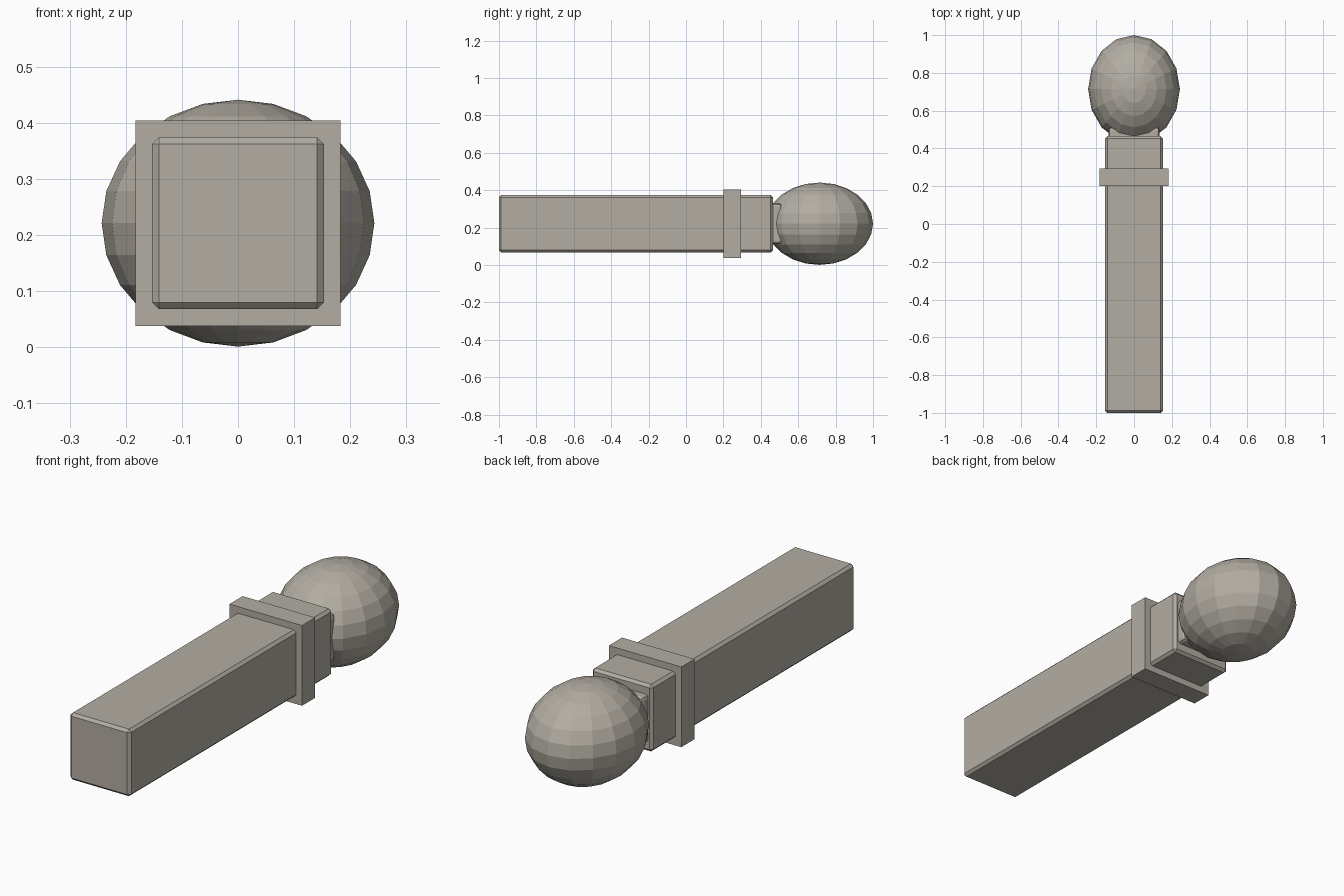
import bpy
import bmesh
from mathutils import Matrix

AXIS_Z = 0.221  # height of the shared long axis

old = bpy.data.objects.get("Cube")
if old:
    bpy.data.objects.remove(old, do_unlink=True)

# Single weathered stone colour
stone = bpy.data.materials.new("warm_grey_stone")
stone.use_nodes = True
stone.diffuse_color = (0.45, 0.42, 0.365, 1)
stone.node_tree.nodes["Principled BSDF"].inputs["Base Color"].default_value = stone.diffuse_color


def add_object(name, bm):
    mesh = bpy.data.meshes.new(name)
    bm.to_mesh(mesh)
    bm.free()
    mesh.materials.append(stone)
    obj = bpy.data.objects.new(name, mesh)
    bpy.context.collection.objects.link(obj)
    return obj


def add_block(name, half_x, half_z, y_start, y_end, bevel=0, segments=1):
    """Box centred on the axis, running from y_start to y_end."""
    bm = bmesh.new()
    bmesh.ops.create_cube(bm, size=1)
    bm.transform(Matrix.Translation((0, (y_start + y_end) / 2, AXIS_Z))
                 @ Matrix.Diagonal((2 * half_x, y_end - y_start, 2 * half_z, 1)))
    obj = add_object(name, bm)
    if bevel:
        mod = obj.modifiers.new("edge_bevel", "BEVEL")
        mod.width = bevel
        mod.segments = segments
    return obj


# Post shaft, its collar, and the neck under the finial
add_block("post_shaft", 0.153, 0.153, -1, 0.465, bevel=0.012)
add_block("collar", 0.183, 0.183, 0.2, 0.295)
add_block("neck", 0.135, 0.108, 0.44, 0.512, bevel=0.016, segments=2)

# Faceted egg-shaped finial
bm = bmesh.new()
bmesh.ops.create_uvsphere(bm, u_segments=16, v_segments=12, radius=1)
bm.transform(Matrix.Translation((0, 0.714, AXIS_Z))
             @ Matrix.Diagonal((0.243, 0.286, 0.22, 1)))
add_object("finial", bm)
